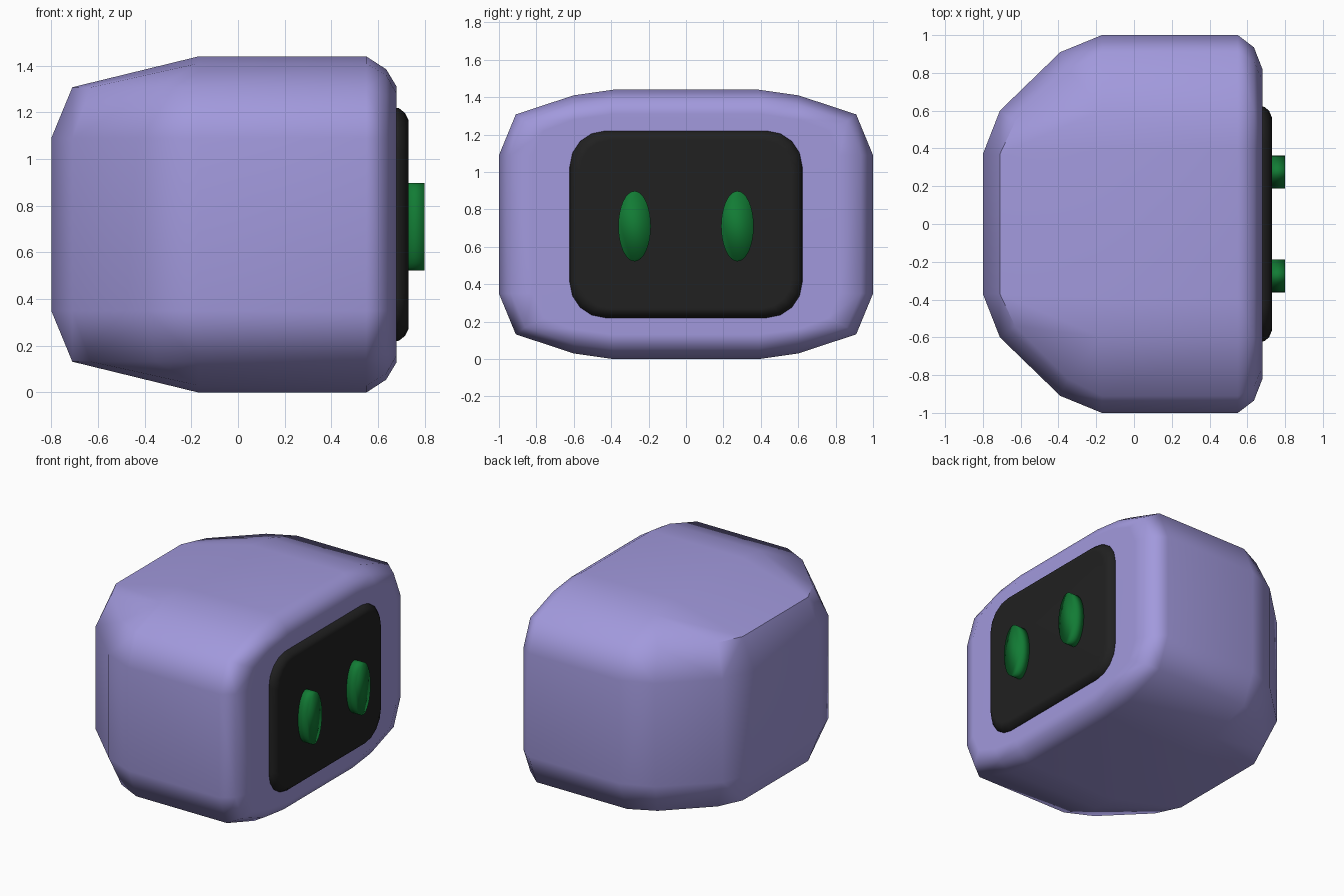
import bpy, bmesh, math

if "Cube" in bpy.data.objects:
    bpy.data.objects.remove(bpy.data.objects["Cube"])

ZC = 0.72  # height of the horizontal mirror plane


def material(name, rgb):
    m = bpy.data.materials.new(name)
    m.diffuse_color = (*rgb, 1)
    m.use_nodes = True
    m.node_tree.nodes["Principled BSDF"].inputs["Base Color"].default_value = m.diffuse_color
    return m


lilac = material("lilac", (0.36, 0.32, 0.72))
black = material("black", (0.015, 0.015, 0.015))
green = material("green", (0.006, 0.2, 0.035))


def finish(bm, name, mat, angle):
    bmesh.ops.recalc_face_normals(bm, faces=bm.faces)
    me = bpy.data.meshes.new(name)
    bm.to_mesh(me)
    bm.free()
    me.materials.append(mat)
    ob = bpy.data.objects.new(name, me)
    bpy.context.collection.objects.link(ob)
    bpy.ops.object.select_all(action='DESELECT')
    ob.select_set(True)
    bpy.context.view_layer.objects.active = ob
    bpy.ops.object.shade_smooth_by_angle(angle=math.radians(angle))
    return ob


def loft_x(name, rings, mat, angle):
    """Skin a list of (x, [(y, z), ...]) outlines and cap both ends."""
    bm = bmesh.new()
    loops = [[bm.verts.new((x, y, z)) for y, z in pts] for x, pts in rings]
    n = len(loops[0])
    for a, b in zip(loops, loops[1:]):
        for i in range(n):
            j = (i + 1) % n
            bm.faces.new((a[i], a[j], b[j], b[i]))
    bm.faces.new(loops[0])
    bm.faces.new(loops[-1])
    return finish(bm, name, mat, angle)


# Body: faceted convex shell, one quarter (x, y, height from mid plane) mirrored
quarter = [
    # vertical wall edge
    (-.80, .37, .37), (-.71, .60, .37), (-.39, .91, .37), (-.17, 1.0, .37),
    (.55, 1.0, .37), (.635, .935, .37), (.68, .82, .37),
    # chamfer edge around the roof
    (-.71, .37, .588), (-.63, .54, .588), (-.35, .82, .588), (-.17, .91, .588),
    (.55, .91, .588), (.635, .86, .55), (.68, .76, .50),
    # roof crown and front rim
    (-.17, .39, .72), (.55, .39, .72), (-.17, .60, .69), (.55, .60, .69),
    (.635, .39, .665), (.635, .60, .64), (.68, .39, .59), (.68, .60, .56),
]
bm = bmesh.new()
for x, y, h in quarter:
    for sy in (-1, 1):
        for sz in (-1, 1):
            bm.verts.new((x, sy * y, ZC + sz * h))
bmesh.ops.convex_hull(bm, input=bm.verts)
bmesh.ops.dissolve_limit(bm, angle_limit=math.radians(2),
                         verts=bm.verts, edges=bm.edges)
body = finish(bm, "body_shell", lilac, 50)
wn = body.modifiers.new("weighted_normals", 'WEIGHTED_NORMAL')
wn.keep_sharp = True


# Face screen: rounded plate with a softened front rim
def rounded(hy, hz, r, seg=4):
    pts = []
    for k, (sy, sz) in enumerate([(1, 1), (-1, 1), (-1, -1), (1, -1)]):
        for i in range(seg + 1):
            a = math.pi / 2 * (k + i / seg)
            pts.append((sy * (hy - r) + r * math.cos(a),
                        ZC + sz * (hz - r) + r * math.sin(a)))
    return pts


screen = loft_x("face_screen",
                [(.66, rounded(.625, .503, .19)), (.69, rounded(.62, .498, .19)),
                 (.715, rounded(.60, .478, .18)), (.73, rounded(.565, .45, .16))],
                black, 50)
screen.modifiers.new("weighted_normals", 'WEIGHTED_NORMAL')


# Eyes: upright oval studs
def oval(cy):
    return [(cy + .087 * math.cos(a), .71 + .188 * math.sin(a))
            for a in (math.tau * i / 32 for i in range(32))]


for side, cy in (("left", -.275), ("right", .275)):
    loft_x(side + "_eye", [(.72, oval(cy)), (.80, oval(cy))], green, 180)
